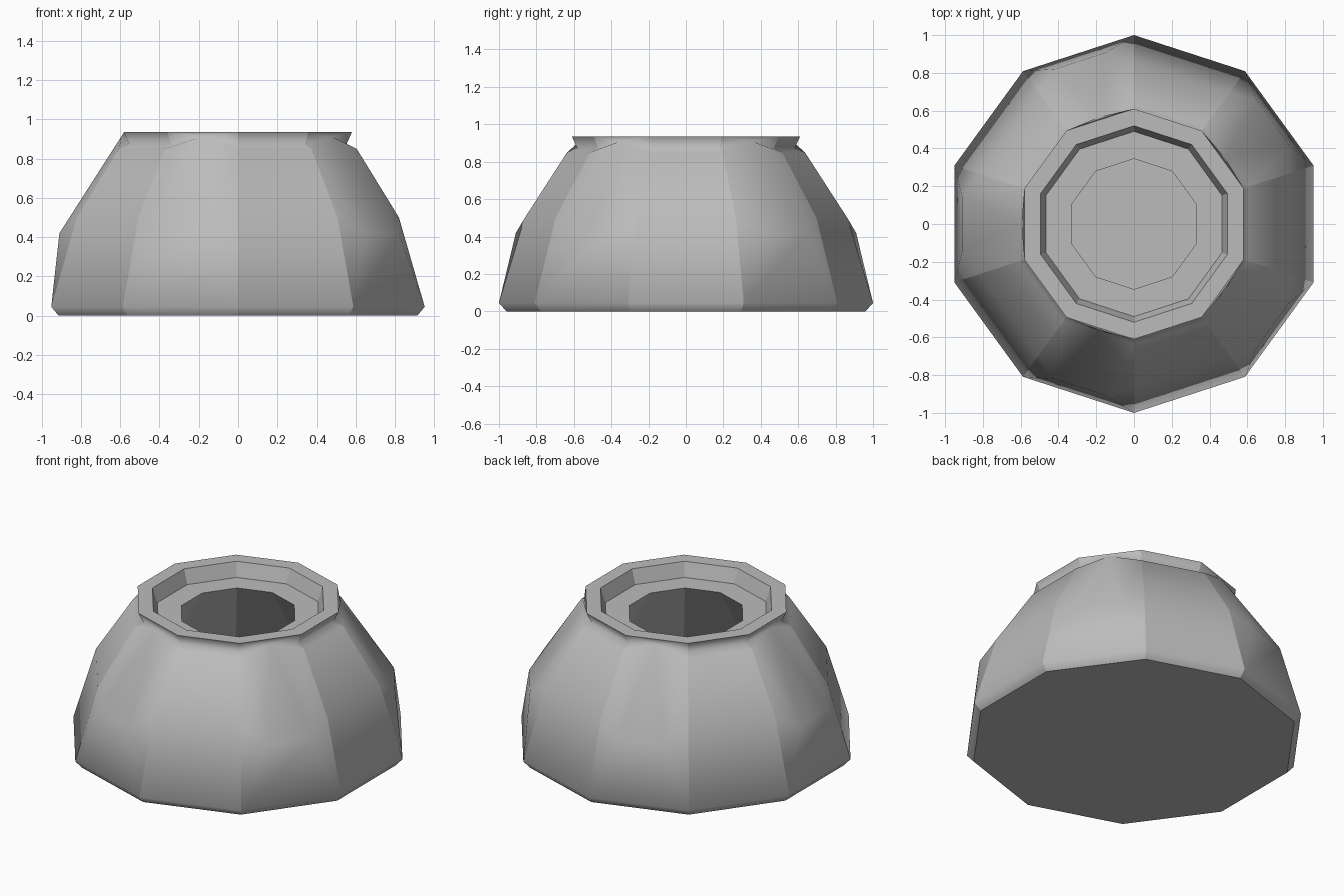
import bpy, bmesh
from math import sin, cos, radians

cube = bpy.data.objects.get("Cube")
if cube:
    bpy.data.objects.remove(cube, do_unlink=True)

stone = bpy.data.materials.new("stone grey")
stone.use_nodes = True
colour = (0.5, 0.5, 0.5, 1)
stone.diffuse_color = colour
stone.node_tree.nodes["Principled BSDF"].inputs["Base Color"].default_value = colour

SIDES = 10
STEP = 360 / SIDES
HALF = STEP / 2


def make_object(name, bm, smooth_angle):
    mesh = bpy.data.meshes.new(name)
    bm.to_mesh(mesh)
    bm.free()
    mesh.materials.append(stone)
    obj = bpy.data.objects.new(name, mesh)
    bpy.context.collection.objects.link(obj)
    bpy.ops.object.select_all(action='DESELECT')
    bpy.context.view_layer.objects.active = obj
    obj.select_set(True)
    bpy.ops.object.shade_smooth_by_angle(angle=radians(smooth_angle))


def polar(bm, radius, degrees, z):
    a = radians(degrees)
    return bm.verts.new((radius * cos(a), radius * sin(a), z))


def ring_faces(name, profile):
    """Ten-sided surface through (radius, height) pairs."""
    bm = bmesh.new()
    rows = [[polar(bm, r, (i + 0.5) * STEP, z) for i in range(SIDES)]
            for r, z in profile]
    for low, high in zip(rows, rows[1:]):
        for i in range(SIDES):
            j = (i + 1) % SIDES
            bm.faces.new((low[i], low[j], high[j], high[i]))
    make_object(name, bm, 30)


# Corner posts shared by every panel: base, foot, waist, shoulder, neck, lip
posts = [(0.96, 0), (1.0, 0.045), (0.862, 0.5), (0.636, 0.85), (0.58, 0.87), (0.61, 0.935)]


def panel(bm, angle, rounded):
    left = [polar(bm, r, angle - HALF, z) for r, z in posts]
    right = [polar(bm, r, angle + HALF, z) for r, z in posts]
    if not rounded:
        for k in range(len(posts) - 1):
            bm.faces.new((left[k], right[k], right[k + 1], left[k + 1]))
        return
    # Rounded panel: a raised belly edge rising to a peak over the neck
    belly_left = polar(bm, 0.921, angle - HALF / 2, 0.42)
    belly_right = polar(bm, 0.921, angle + HALF / 2, 0.42)
    peak = polar(bm, 0.596, angle, 0.91)
    bm.faces.new((left[0], right[0], right[1], left[1]))
    bm.faces.new((left[1], right[1], belly_right, belly_left))
    bm.faces.new((belly_left, belly_right, peak))
    bm.faces.new((left[5], peak, right[5]))
    for k in (1, 2):
        bm.faces.new((left[k], belly_left, left[k + 1]))
        bm.faces.new((belly_right, right[k], right[k + 1]))
    bm.faces.new((left[3], belly_left, peak))
    bm.faces.new((belly_right, right[3], peak))
    for k in (3, 4):
        bm.faces.new((left[k], peak, left[k + 1]))
        bm.faces.new((peak, right[k], right[k + 1]))


# Body: flat and rounded panels alternate
bm = bmesh.new()
for side in range(SIDES):
    panel(bm, side * STEP, side % 2 == 1)
make_object("body_shell", bm, 180)

# Base: flat underside
bm = bmesh.new()
base = [polar(bm, posts[0][0], (i + 0.5) * STEP, 0) for i in range(SIDES)]
bm.faces.new(base[::-1])
make_object("base_plate", bm, 30)

# Rim: flat lip, sloped inner wall and a ledge around the opening
ring_faces("rim_and_ledge", [(0.61, 0.935), (0.52, 0.935), (0.49, 0.845), (0.345, 0.845)])

# Hollow: flared wall from the opening down to the floor
ring_faces("hollow_wall", [(0.345, 0.845), (0.9, 0.0)])
